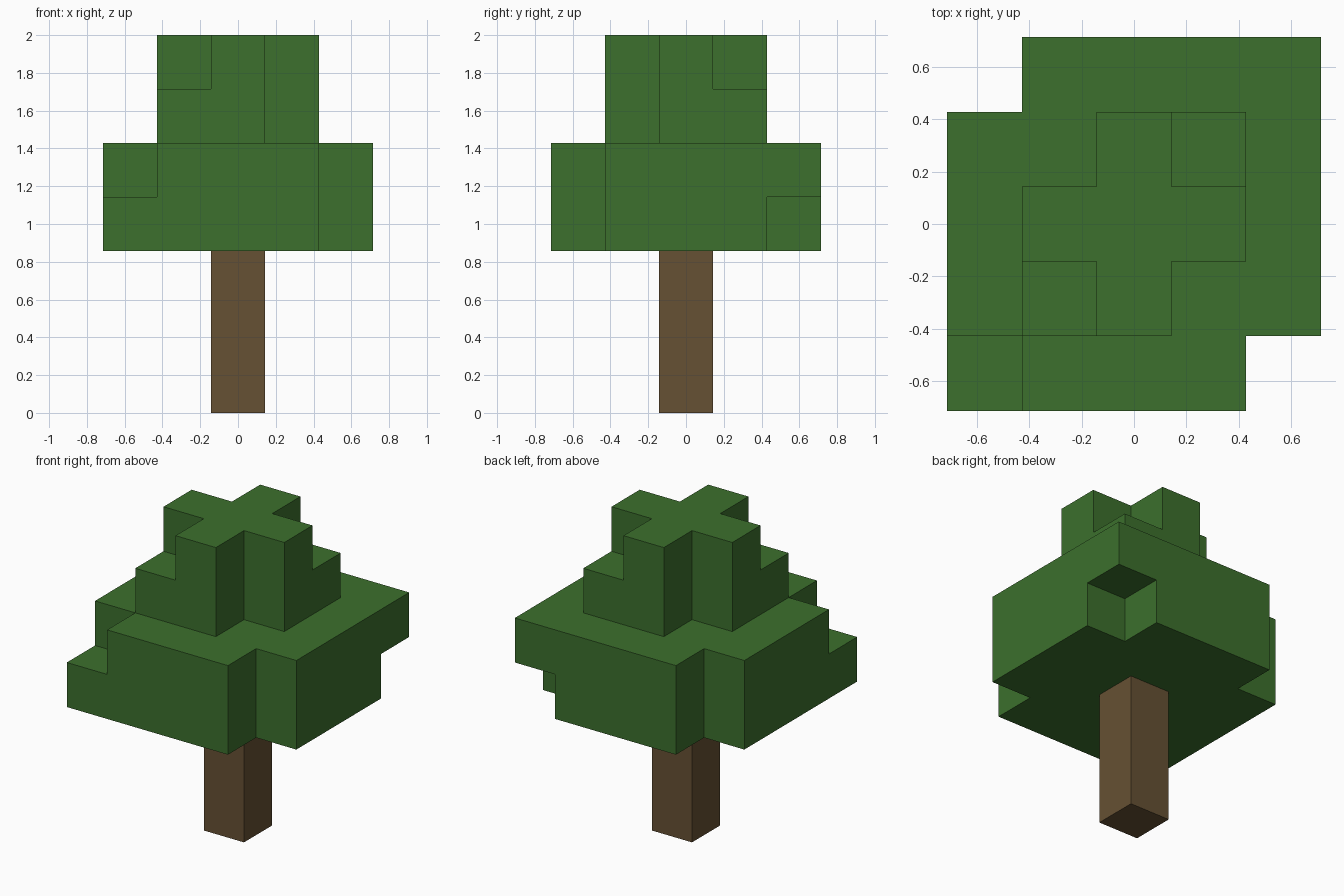
import bpy, bmesh
from mathutils import Vector

cube = bpy.data.objects.get("Cube")
if cube:
    bpy.data.objects.remove(cube, do_unlink=True)

U = 2 / 7  # edge length of one block


def material(name, rgb):
    mat = bpy.data.materials.new(name)
    mat.use_nodes = True
    colour = (*rgb, 1)
    mat.diffuse_color = colour
    mat.node_tree.nodes["Principled BSDF"].inputs["Base Color"].default_value = colour
    return mat


def finish(name, bm, mat):
    mesh = bpy.data.meshes.new(name)
    bm.to_mesh(mesh)
    bm.free()
    mesh.materials.append(mat)
    obj = bpy.data.objects.new(name, mesh)
    bpy.context.collection.objects.link(obj)
    return obj


def layer(level, reach, missing):
    """Square sheet of blocks with the named corners left out."""
    span = range(-reach, reach + 1)
    gaps = {(sx * reach, sy * reach) for sx, sy in missing}
    return {(x, y, level) for x in span for y in span if (x, y) not in gaps}


def block_shell(blocks):
    """Outer faces only of a set of unit blocks."""
    bm = bmesh.new()
    for block in blocks:
        centre = Vector(block) + Vector((0, 0, 0.5))
        for axis in range(3):
            for sign in (-1, 1):
                n = Vector((0, 0, 0))
                n[axis] = sign
                if tuple(int(a + b) for a, b in zip(block, n)) in blocks:
                    continue
                a = Vector((0, 0, 0))
                a[(axis + 1) % 3] = 0.5
                b = n.cross(a)
                corners = (a + b, b - a, -a - b, a - b)
                bm.faces.new([bm.verts.new((centre + n / 2 + c) * U) for c in corners])
    bmesh.ops.remove_doubles(bm, verts=bm.verts, dist=0.001)
    return bm


leaf_green = material("leaf green", (0.045, 0.162, 0.026))
bark_brown = material("bark brown", (0.133, 0.082, 0.033))

# Trunk: a square post three blocks tall
bm = bmesh.new()
bmesh.ops.create_cube(bm, size=U)
bmesh.ops.scale(bm, vec=(1, 1, 3), verts=bm.verts)
bmesh.ops.translate(bm, vec=(0, 0, 1.5 * U), verts=bm.verts)
finish("trunk", bm, bark_brown)

# Canopy: two wide layers, two narrow ones, with uneven corners
back_right, front_left = (-1, 1), (1, -1)
back_left, front_right = (1, 1), (-1, -1)
always = [back_right, front_left]
canopy = (layer(3, 2, always + [back_left])
          | layer(4, 2, always + [front_right])
          | layer(5, 1, always)
          | layer(6, 1, always + [back_left, front_right]))
finish("leaf_canopy", block_shell(canopy), leaf_green)
